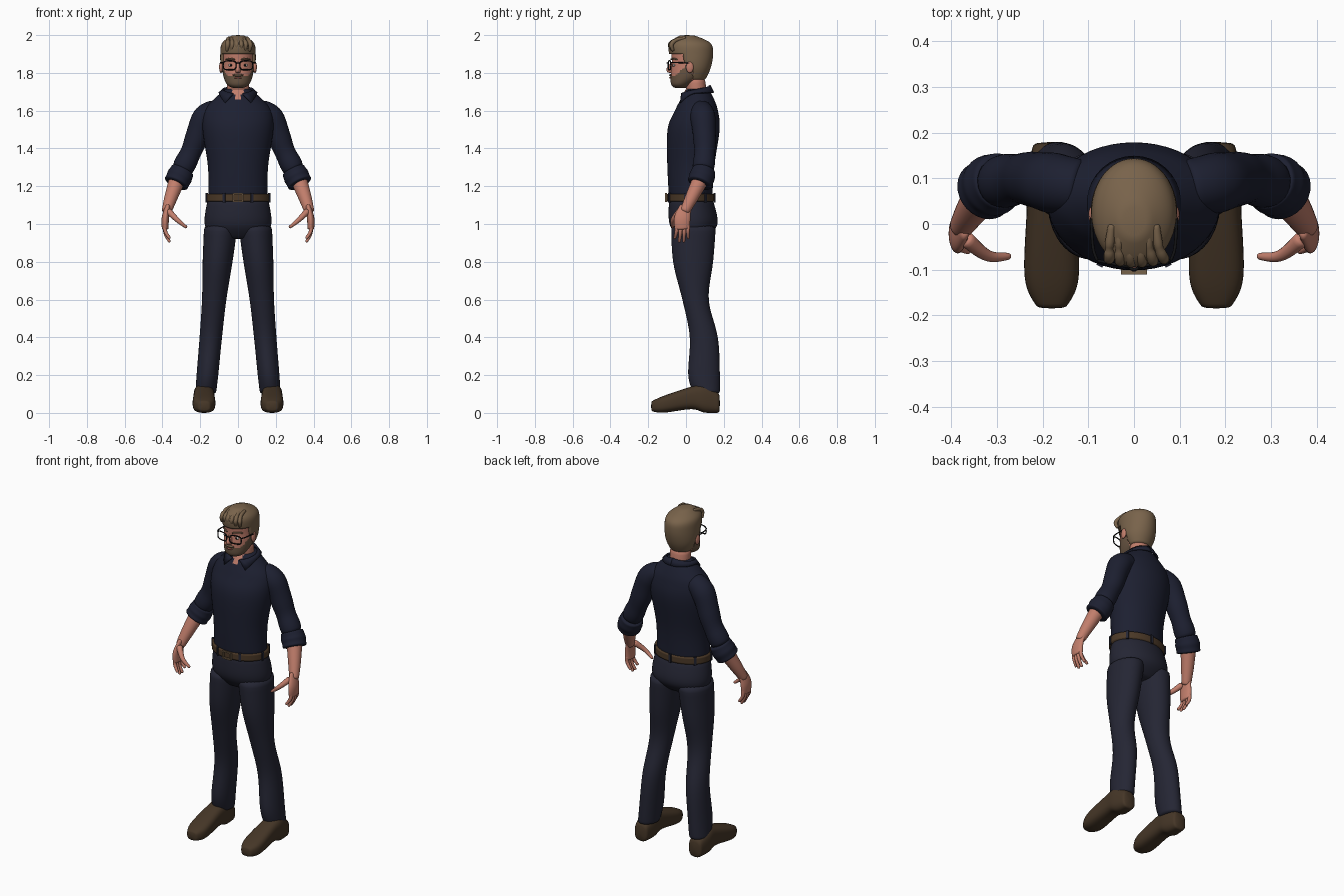
import bpy, bmesh
from math import sin, cos, pi
from mathutils import Vector

cube = bpy.data.objects.get("Cube")
if cube:
    bpy.data.objects.remove(cube, do_unlink=True)


def material(name, red, green, blue):
    mat = bpy.data.materials.new(name)
    mat.use_nodes = True
    mat.diffuse_color = (red, green, blue, 1)
    shader = mat.node_tree.nodes["Principled BSDF"]
    shader.inputs["Base Color"].default_value = mat.diffuse_color
    shader.inputs["Roughness"].default_value = .8
    return mat


SHIRT = material("navy shirt", .012, .014, .03)
TROUSER = material("dark trouser", .018, .019, .034)
BELT = material("belt leather", .07, .04, .02)
SHOE = material("shoe leather", .06, .037, .02)
HAIR = material("light brown hair", .19, .125, .07)
BEARD = material("beard brown", .14, .09, .055)
SKIN = material("skin", .54, .21, .15)
LIPS = material("lips", .4, .13, .1)
BLACK = material("black frame", .006, .006, .007)
WHITE = material("eye white", .6, .56, .52)
SIDES = {"left": 1, "right": -1}


def power(value, exponent):
    return abs(value) ** exponent * (1 if value >= 0 else -1)


def spline(rows, steps=4):
    """Smoothly interpolated rows between the key rows."""
    padded = [rows[0], *rows, rows[-1]]
    dense = []
    for before, start, end, after in zip(padded, padded[1:], padded[2:], padded[3:]):
        for step in range(steps):
            t = step / steps
            row = []
            for p, q, r, s in zip(before, start, end, after):
                enter, leave = (r - p) / 2, (s - q) / 2
                bend = 3 * (r - q) - 2 * enter - leave
                curl = 2 * (q - r) + enter + leave
                row.append(q + t * (enter + t * (bend + t * curl)))
            dense.append(row)
    return dense + [list(rows[-1])]


def make(name, verts, faces, mat, levels=0):
    """Smooth mesh object with its subdivision applied."""
    mesh = bpy.data.meshes.new(name)
    mesh.from_pydata(verts, [], faces)
    mesh.materials.append(mat)
    bm = bmesh.new()
    bm.from_mesh(mesh)
    bmesh.ops.recalc_face_normals(bm, faces=bm.faces)
    for face in bm.faces:
        face.smooth = True
    bm.to_mesh(mesh)
    bm.free()
    part = bpy.data.objects.new(name, mesh)
    bpy.context.collection.objects.link(part)
    if levels:
        modifier = part.modifiers.new("smooth", 'SUBSURF')
        modifier.levels = modifier.render_levels = levels
        bpy.ops.object.select_all(action='DESELECT')
        bpy.context.view_layer.objects.active = part
        part.select_set(True)
        bpy.ops.object.modifier_apply(modifier=modifier.name)
    return part


def join_rings(name, rings, mat, levels):
    """Capped body through equal rings of points."""
    n = len(rings[0])
    last = (len(rings) - 1) * n
    faces = [(base + i, base + (i + 1) % n, base + n + (i + 1) % n, base + n + i)
             for base in range(0, last, n) for i in range(n)]
    faces += [range(n), range(last, last + n)]
    return make(name, [point for ring in rings for point in ring], faces, mat, levels)


def circle(n):
    return [2 * pi * i / n for i in range(n)]


def loft(name, rows, mat, n=24, levels=1, square=1, along_y=False, centre=lambda t: 0):
    """Rows: position, half width, low edge, high edge."""
    rings = []
    for t, half, low, high in spline(rows):
        ring = []
        for angle in circle(n):
            x = centre(t) + half * power(sin(angle), square)
            across = (low + high - (high - low) * power(cos(angle), square)) / 2
            ring.append((x, t, max(across, 0)) if along_y else (x, across, t))
        rings.append(ring)
    return join_rings(name, rings, mat, levels)


def tube(name, points, mat, side=1, n=14, flat=1, folds=0):
    """Points: x, y, z, radius; folds grow towards the far end."""
    rows = spline(points)
    path = [Vector(row[:3]) for row in rows]
    rings = []
    for i, spot in enumerate(path):
        ahead = (path[min(i + 1, len(path) - 1)] - path[max(i - 1, 0)]).normalized()
        guide = Vector((0, 1, 0)) if abs(ahead.y) < .9 else Vector((1, 0, 0))
        u = (guide - ahead * guide.dot(ahead)).normalized()
        v = ahead.cross(u) * flat
        radius = rows[i][3] * (1 + folds * i / len(path) * power(sin(i * 2), 1))
        ring = [spot + (u * cos(angle) + v * sin(angle)) * radius for angle in circle(n)]
        rings.append([(p.x * side, p.y, p.z) for p in ring])
    return join_rings(name, rings, mat, 1)


def rope(name, points, radius, mat, side=1):
    tube(name, [(*point, radius) for point in points], mat, side, 6)


def ball(name, place, size, mat):
    bpy.ops.mesh.primitive_uv_sphere_add(segments=16, ring_count=10, location=place)
    part = bpy.context.object
    part.name, part.scale = name, size
    part.data.materials.append(mat)
    bpy.ops.object.shade_smooth()


def box(name, place, size, mat, turn=0):
    bpy.ops.mesh.primitive_cube_add(size=1, location=place, rotation=(0, 0, turn))
    part = bpy.context.object
    part.name, part.scale = name, size
    part.data.materials.append(mat)


def paint(part, mat, rule):
    part.data.materials.append(mat)
    for face in part.data.polygons:
        if rule(*face.center):
            face.material_index = len(part.data.materials) - 1


def thicken(part, thickness, offset):
    modifier = part.modifiers.new("thickness", 'SOLIDIFY')
    modifier.thickness, modifier.offset = thickness, offset


# Shirt body with open neckline
torso = loft("shirt_body", [
    (1.12, .16, -.09, .14), (1.3, .16, -.1, .15), (1.5, .19, -.1, .18),
    (1.6, .18, -.06, .17), (1.66, .13, -.03, .15), (1.72, .06, 0, .12)], SHIRT)
paint(torso, SKIN, lambda x, y, z: y < .03 and abs(x) < (z - 1.64) / 2)

# Hips, belt, buckle and loops
loft("trouser_hips", [(1.14, .16, -.09, .14), (1, .18, -.09, .17), (.92, .13, -.03, .1)], TROUSER)
loft("belt", [(1.12, .17, -.1, .15), (1.16, .17, -.1, .15)], BELT, 48, 0)
for sign in SIDES.values():
    box("buckle_bar", (0, -.105, 1.14 + sign * .02), (.05, .01, .007), HAIR)
    box("buckle_side", (sign * .025, -.105, 1.14), (.007, .01, .045), HAIR)
for angle in circle(7):
    box("belt_loop", (-.17 * sin(angle), .025 + .125 * cos(angle), 1.14),
        (.014, .01, .05), TROUSER, angle)

for label, side in SIDES.items():
    # Collar half with pointed front
    verts, count = [], 14
    for i in range(count):
        t = i / (count - 1)
        inner, outer = .3 + t * (pi - .3), .75 + t * (pi - .75)
        lift = sin(min(t * 2.5, 1) * pi / 2)
        verts.append((side * .08 * sin(inner), .05 - .075 * cos(inner), 1.69 + .045 * t))
        verts.append((side * .1 * sin(outer), .045 - .1 * cos(outer), 1.64 + .055 * lift))
    strip = [(i, i + 1, i + 3, i + 2) for i in range(0, 2 * count - 2, 2)]
    thicken(make("collar_" + label, verts, strip, SHIRT), .01, 0)

    # Trouser leg leaning outwards, and shoe with arched sole
    loft("trouser_leg_" + label, [
        (1, .09, -.08, .16), (.8, .08, -.07, .145), (.6, .065, -.02, .12),
        (.4, .06, .02, .17), (.2, .058, .01, .18), (.1, .055, .04, .18)],
        TROUSER, centre=lambda z: side * (.18 - .09 * z))
    loft("shoe_" + label, [
        (-.185, .03, .01, .06), (-.12, .06, 0, .09), (.03, .055, .02, .14),
        (.1, .055, 0, .15), (.18, .04, 0, .1)],
        SHOE, square=.7, along_y=True, centre=lambda y: side * .18)

    # Sleeve and rolled cuff
    tube("sleeve_" + label, [(.11, .08, 1.6, .06), (.18, .09, 1.56, .068),
                             (.24, .1, 1.4, .058), (.3, .09, 1.28, .06)],
         SHIRT, side, folds=.08)
    tube("sleeve_cuff_" + label, [(.29, .095, 1.29, .063), (.31, .085, 1.25, .07),
                                  (.33, .07, 1.21, .066)], SHIRT, side, folds=.06)

    # Forearm, palm, fingers and thumb
    tube("forearm_" + label, [(.32, .08, 1.24, .045), (.355, .03, 1.14, .036),
                              (.38, -.01, 1.06, .026)], SKIN, side)
    tube("palm_" + label, [(.37, 0, 1.1, .03), (.385, -.02, 1.03, .045),
                           (.385, -.02, .97, .04)], SKIN, side, flat=.45)
    for i, finger in enumerate(("index", "middle", "ring", "little")):
        y, reach = .02 * i - .05, .1 - .01 * (i - 1.5) ** 2
        tube(finger + "_finger_" + label, [
            (.385, y, 1, .012), (.385, y, 1 - reach / 2, .011),
            (.36, y * 1.2, 1 - reach, .008)], SKIN, side, 8)
    tube("thumb_" + label, [(.37, -.03, 1.07, .02), (.32, -.07, 1.02, .014),
                            (.27, -.07, .98, .008)], SKIN, side, 8)

    # Eye, brow and ear
    ball("eye_" + label, (.037 * side, -.063, 1.84), (.014, .007, .007), WHITE)
    ball("pupil_" + label, (.037 * side, -.068, 1.84), (.005, .004, .006), BLACK)
    rope("eyebrow_" + label, [(.016, -.08, 1.87), (.04, -.07, 1.876), (.064, -.045, 1.87)],
         .005, HAIR, side)
    ball("ear_" + label, (.09 * side, .02, 1.83), (.01, .02, .03), SKIN)

    # Spectacle rim and temple
    rim = []
    for angle in circle(16) + [0]:
        x = .044 + .034 * power(cos(angle), .6)
        rim.append((x, x / 5 - .096, 1.84 + .024 * power(sin(angle), .6)))
    rope("spectacle_rim_" + label, rim, .004, BLACK, side)
    rope("spectacle_temple_" + label, [(.08, -.08, 1.855), (.09, -.05, 1.855), (.094, .03, 1.85)],
         .004, BLACK, side)
rope("spectacle_bridge", [(-.012, -.094, 1.85), (0, -.1, 1.853), (.012, -.094, 1.85)], .004, BLACK)

# Neck and head with painted beard
loft("neck", [(1.62, .06, 0, .12), (1.78, .06, 0, .1)], SKIN)
head = loft("head", [
    (1.72, .03, -.06, 0), (1.74, .06, -.08, .03), (1.79, .08, -.082, .1),
    (1.86, .083, -.076, .12), (1.92, .08, -.075, .12), (1.98, .04, -.02, .07)], SKIN)
paint(head, BEARD, lambda x, y, z: y < .035 and z < 1.785 + max(0, y + .055))

# Hair shell, trimmed along hairline and behind the ears
hair = loft("hair", [
    (1.76, .06, 0, .1), (1.82, .09, -.06, .13), (1.9, .095, -.09, .145),
    (1.96, .085, -.09, .13), (2, .03, -.03, .04)], HAIR)


def is_bare(face):
    x, y, z = face.calc_center_median()
    sideburn = y > -.01 and z > 1.845
    return y < .035 and z < 1.9 - max(0, y + .02) and not sideburn


bm = bmesh.new()
bm.from_mesh(hair.data)
bmesh.ops.delete(bm, geom=[face for face in bm.faces if is_bare(face)], context='FACES')
bm.to_mesh(hair.data)
bm.free()
thicken(hair, .014, -1)

# Swept locks above the forehead
for i in range(6):
    x = .024 * i - .06
    front = -.06 - .015 * cos(x * 18)
    tube("hair_lock", [(x, front, 1.915, .008), (x + .006, front - .01, 1.95, .013),
                       (x * .9, -.05, 1.975, .012), (x * .8, 0, 1.985, .009)], HAIR, n=8)

# Nose, mouth and moustache
loft("nose", [(1.86, .008, -.077, -.05), (1.82, .015, -.105, -.05), (1.8, .013, -.095, -.05)], SKIN)
ball("moustache", (0, -.08, 1.788), (.03, .009, .007), BEARD)
ball("mouth", (0, -.083, 1.774), (.02, .006, .005), LIPS)
